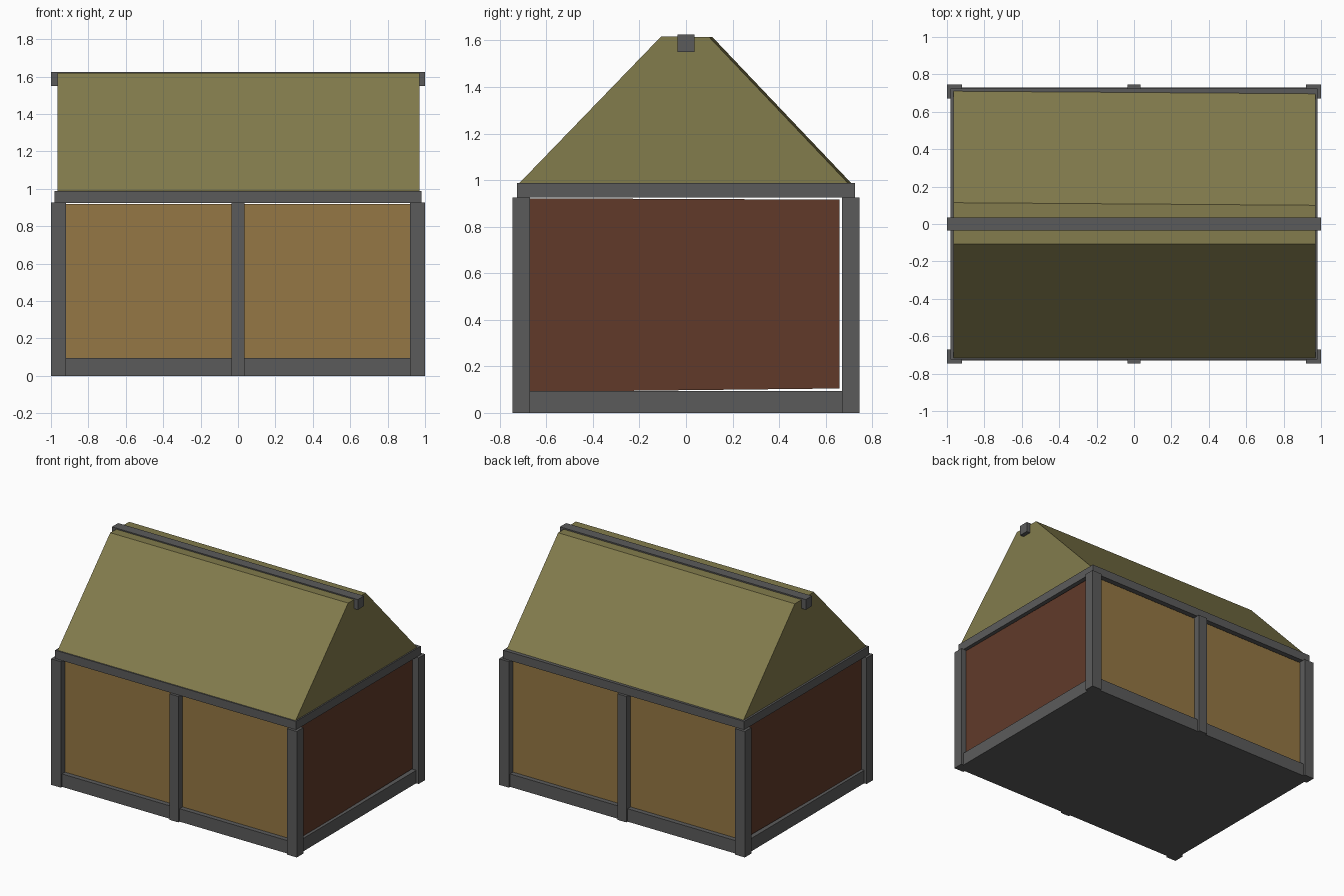
import bpy, bmesh

if "Cube" in bpy.data.objects:
    bpy.data.objects.remove(bpy.data.objects["Cube"])

def material(name, rgb):
    m = bpy.data.materials.new(name)
    m.diffuse_color = (*rgb, 1)
    m.use_nodes = True
    m.node_tree.nodes["Principled BSDF"].inputs["Base Color"].default_value = m.diffuse_color
    return m

GREY = material("dark_timber", (0.105, 0.105, 0.105))
TAN = material("tan_wall", (0.30, 0.185, 0.058))
BROWN = material("brown_wall", (0.12, 0.042, 0.023))
OLIVE = material("olive_roof", (0.225, 0.2, 0.073))

def hull(name, points, mat):
    """Flat-faced convex solid around a few corner points."""
    bm = bmesh.new()
    for p in points:
        bm.verts.new(p)
    bmesh.ops.convex_hull(bm, input=bm.verts[:])
    bmesh.ops.dissolve_limit(bm, angle_limit=0.002, verts=bm.verts[:], edges=bm.edges[:])
    bmesh.ops.recalc_face_normals(bm, faces=bm.faces[:])
    mesh = bpy.data.meshes.new(name)
    bm.to_mesh(mesh)
    bm.free()
    ob = bpy.data.objects.new(name, mesh)
    bpy.context.collection.objects.link(ob)
    mesh.materials.append(mat)
    return ob

def box(name, xs, ys, zs, mat=GREY):
    return hull(name, [(x, y, z) for x in xs for y in ys for z in zs], mat)

# floor slab, eaves beam slab and ridge beam
box("floor_base", (-0.98, 0.98), (-0.73, 0.73), (0, 0.095))
box("eaves_beam", (-0.98, 0.98), (-0.725, 0.725), (0.925, 0.987))
box("ridge_beam", (-1, 1), (-0.036, 0.036), (1.55, 1.625))

for sy, side in ((-1, "front"), (1, "back")):
    # corner posts and middle post
    for sx, end in ((-1, "left"), (1, "right")):
        box(f"{side}_{end}_post", (sx * 0.92, sx), (sy * 0.67, sy * 0.745), (0, 0.926))
    box(f"{side}_middle_post", (-0.036, 0.036), (sy * 0.67, sy * 0.745), (0, 0.926))
    # long wall panels
    for sx, end in ((-1, "left"), (1, "right")):
        box(f"{side}_{end}_panel", (sx * 0.02, sx * 0.925),
            (sy * 0.68, sy * 0.695), (0.09, 0.919), TAN)

# end wall panels, slightly crooked in their frames
for sx, end in ((-1, "left"), (1, "right")):
    outline = [(-0.68, 0.09), (0.66, 0.105), (0.66, 0.916), (-0.68, 0.922)]
    hull(f"{end}_end_panel", [(sx * x, y, z) for x in (0.945, 0.957) for y, z in outline], BROWN)

# roof with flat ridge, back eave slightly skewed
roof = [(x, y, z) for x, back in ((-0.965, 0.712), (0.97, 0.698))
        for y, z in ((-0.718, 0.985), (-0.106, 1.618), (back - 0.598, 1.614), (back, 0.985))]
hull("roof", roof, OLIVE)
